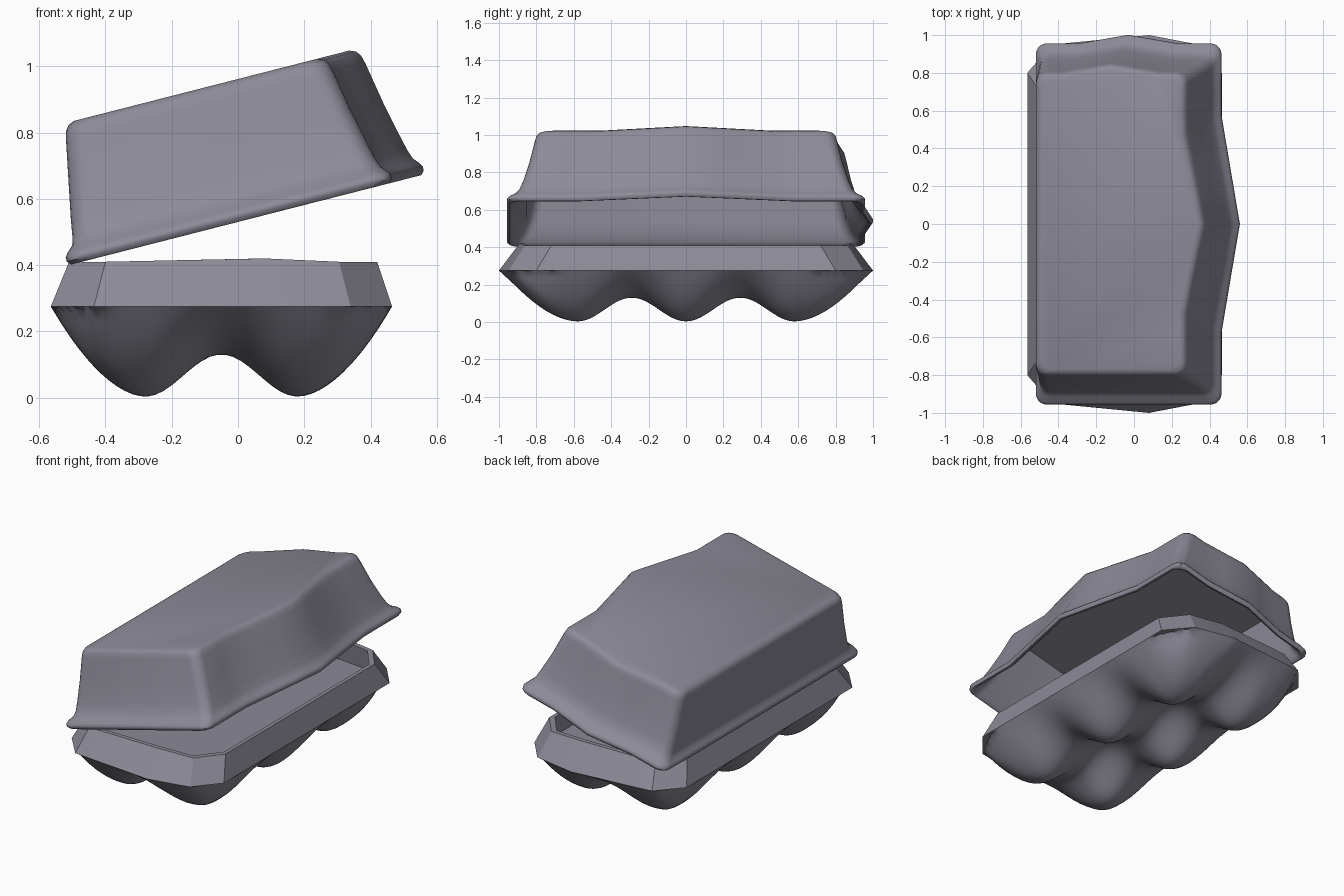
import bpy, bmesh, math

if "Cube" in bpy.data.objects:
    bpy.data.objects.remove(bpy.data.objects["Cube"])

grey = bpy.data.materials.new("pulp_grey")
grey.diffuse_color = (0.26, 0.255, 0.31, 1)
grey.use_nodes = True
grey.node_tree.nodes["Principled BSDF"].inputs["Base Color"].default_value = grey.diffuse_color


def finish(bm, name, angle):
    me = bpy.data.meshes.new(name)
    bm.to_mesh(me)
    bm.free()
    me.materials.append(grey)
    ob = bpy.data.objects.new(name, me)
    bpy.context.collection.objects.link(ob)
    bpy.ops.object.select_all(action='DESELECT')
    ob.select_set(True)
    bpy.context.view_layer.objects.active = ob
    bpy.ops.object.shade_smooth_by_angle(angle=math.radians(angle))
    return ob


def stack(bm, rings):
    """Bridge counter-clockwise rings of points in order."""
    vs = [[bm.verts.new(p) for p in r] for r in rings]
    for a, b in zip(vs, vs[1:]):
        n = len(a)
        for i in range(n):
            j = (i + 1) % n
            bm.faces.new((a[i], a[j], b[j], b[i]))
    return vs


# --- tray: faceted rim band and flat floor inside
def tray_ring(half, z, lift=0.0, s=1.0):
    pts = [(x, -y, z + (lift if i == 2 else 0)) for i, (x, y) in enumerate(half)]
    pts += [(x, -y, h) for x, y, h in reversed(pts)]
    return [((x + 0.05) * s - 0.05, y * (1 + (s - 1) * 0.6), h) for x, y, h in pts]


wide = [(-0.565, 0.80), (-0.435, 0.95), (0.08, 1.0), (0.34, 0.95), (0.465, 0.80)]
top = [(-0.51, 0.72), (-0.40, 0.865), (0.08, 0.89), (0.305, 0.865), (0.42, 0.72)]
bm = bmesh.new()
rings = stack(bm, [tray_ring(wide, 0.275), tray_ring(top, 0.41, 0.01),
                   tray_ring(top, 0.41, 0.01, 0.95), tray_ring(top, 0.285, 0, 0.98)])
bm.faces.new(rings[-1])

# --- tray: six egg cups as a height field under the band
def end_y(x):
    for (xa, ya), (xb, yb) in zip(wide, wide[1:]):
        if x <= xb + 1e-6:
            return ya + (yb - ya) * (x - xa) / (xb - xa)
    return wide[-1][1]


def cup_z(x, y, ymax):
    dx, ay = abs(x + 0.05), abs(y)
    ex = max(0, (dx - 0.23) / 0.285)
    ey = max(0, (ay - 0.58) / (ymax - 0.58))
    e = min(1, (ex ** 3 + ey ** 3) ** (1 / 3))
    sx = math.cos(math.pi / 2 * min(1, dx / 0.23)) ** 2
    sy = math.sin(math.pi / 2 * min(ay, 0.58) / 0.29) ** 2
    base = 0.003 + 0.127 * (sx + sy - 0.4 * sx * sy)
    return base + (0.275 - base) * e ** 1.8


xs = [-0.565]
for (xa, _), (xb, _), n in zip(wide, wide[1:], (6, 22, 11, 6)):
    xs += [xa + (xb - xa) * k / n for k in range(1, n + 1)]
NY = 72
grid = []
for x in xs:
    ym = end_y(x)
    col = [ym * (2 * j / NY - 1) for j in range(NY + 1)]
    grid.append([bm.verts.new((x, y, cup_z(x, y, ym))) for y in col])
for a, b in zip(grid, grid[1:]):
    for j in range(NY):
        bm.faces.new((a[j], a[j + 1], b[j + 1], b[j]))
bmesh.ops.remove_doubles(bm, verts=bm.verts, dist=1e-5)
finish(bm, "egg_tray", 32)


# --- lid: rounded outline bulging on the +x side and the +y end
def lid_ring(n, u0, u1, Y, r=0.06):
    pts = []
    for cu, cy, a0 in ((u1 - r, -Y + r, -90), (u1 - r, Y - r, 0),
                       (u0 + r, Y - r, 90), (u0 + r, -Y + r, 180)):
        for k in range(6):
            a = math.radians(a0 + 18 * k)
            pts.append((cu + r * math.cos(a), cy + r * math.sin(a)))
        if a0 == -90:    # opening side
            pts += [(u1, Y * f) for f in (-0.75, -0.6, -0.4, -0.2, 0, 0.2, 0.4, 0.6, 0.75)]
        elif a0 == 0:    # back end
            pts += [(0.5 + d, Y) for d in (0.27, 0.14, 0, -0.14, -0.27)]
    out = []
    for u, y in pts:
        du = 0.1 * max(0, 1 - abs(y) / (0.6 * Y)) if u > u1 - 1e-4 else 0
        dy = 0.045 * max(0, 1 - abs(u - 0.5) / 0.27) if y > Y - 1e-4 else 0
        out.append((u + du, y + dy, n))
    return out


# height, hinge side, opening side, half length: inside down, rim, outside up
levels = [(0.39, 0.11, 0.89, 0.78), (0.12, 0.06, 0.943, 0.853),
          (0.055, 0.048, 0.962, 0.89), (0.02, 0.03, 0.975, 0.92),
          (0.002, 0.018, 0.985, 0.932), (0.0, 0.007, 0.998, 0.945),
          (0.012, -0.004, 1.008, 0.956), (0.025, -0.004, 1.008, 0.956),
          (0.038, 0.006, 1.0, 0.945), (0.055, 0.024, 0.985, 0.915),
          (0.08, 0.031, 0.976, 0.893), (0.13, 0.039, 0.964, 0.872),
          (0.24, 0.060, 0.940, 0.838), (0.37, 0.085, 0.917, 0.807),
          (0.395, 0.092, 0.910, 0.800), (0.410, 0.103, 0.899, 0.789),
          (0.418, 0.122, 0.880, 0.770)]
bm = bmesh.new()
rings = stack(bm, [lid_ring(*lv) for lv in levels])
bm.faces.new(rings[-1])
bm.faces.new(rings[0][::-1])
lid = finish(bm, "lid", 50)
lid.location = (-0.51, 0, 0.40)
lid.rotation_euler = (0, -0.25, 0)
